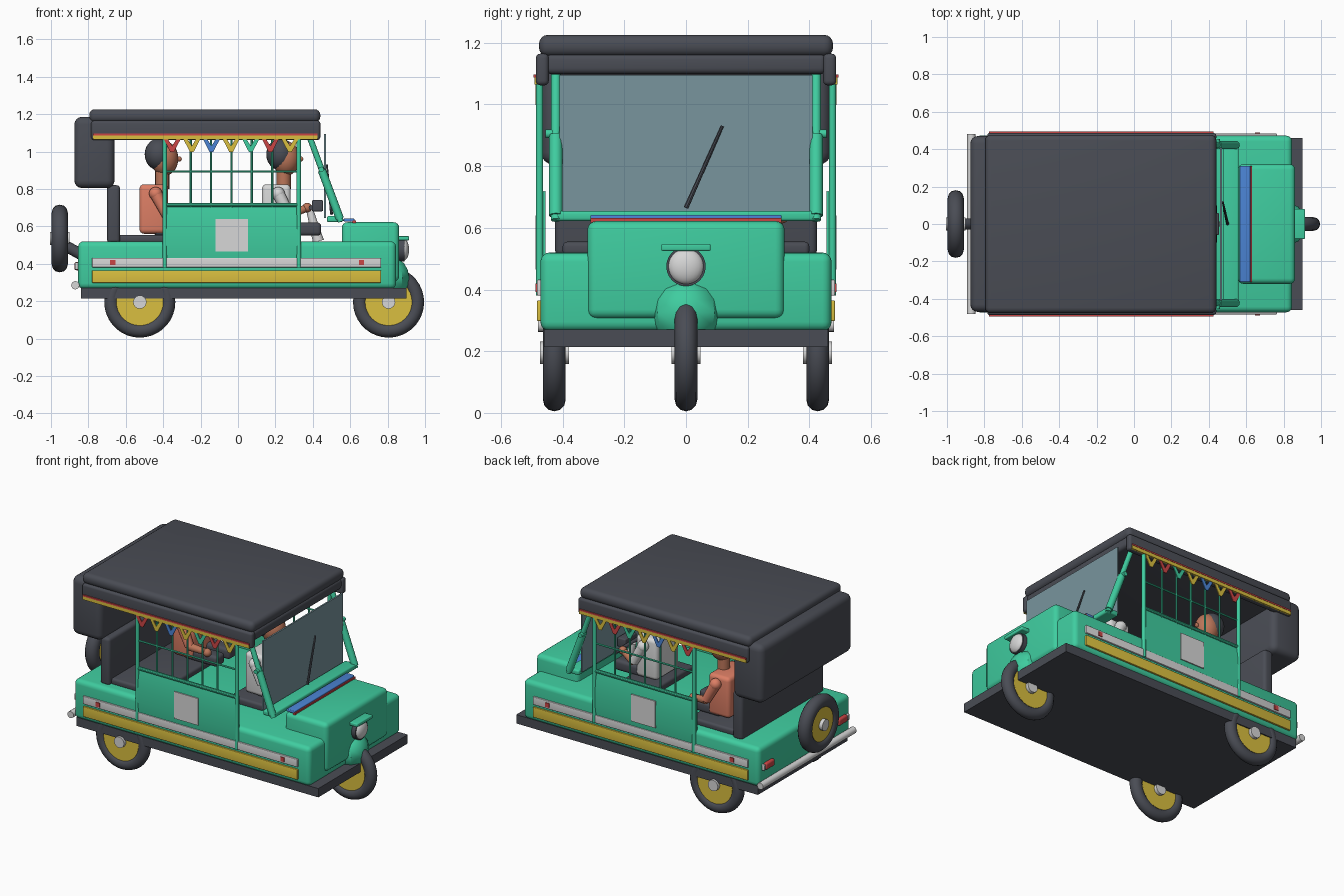
import bpy, bmesh, math
from mathutils import Vector, Matrix

if "Cube" in bpy.data.objects:
    bpy.data.objects.remove(bpy.data.objects["Cube"])

COLOURS = {
    "green": (0.05, 0.61, 0.35), "charcoal": (0.068, 0.073, 0.09),
    "yellow": (0.70, 0.52, 0.05), "white": (0.68, 0.68, 0.68),
    "red": (0.60, 0.06, 0.06), "blue": (0.07, 0.23, 0.66),
    "glass": (0.19, 0.30, 0.34), "skin": (0.50, 0.18, 0.10),
    "salmon": (0.72, 0.21, 0.13),
}
MATS = {}
for n, c in COLOURS.items():
    MATS[n] = bpy.data.materials.new(n)
    MATS[n].diffuse_color = (*c, 1)


def finish(name, bm, mat):
    bmesh.ops.recalc_face_normals(bm, faces=bm.faces)
    me = bpy.data.meshes.new(name)
    bm.to_mesh(me)
    bm.free()
    me.materials.append(MATS[mat])
    ob = bpy.data.objects.new(name, me)
    bpy.context.collection.objects.link(ob)
    return ob


def box(name, x, y, z, mat, bevel=0.0):
    bm = bmesh.new()
    bmesh.ops.create_cube(bm, size=1)
    for v in bm.verts:
        v.co = [(a + b) / 2 + c * (b - a) for (a, b), c in zip((x, y, z), v.co)]
    if bevel:
        bmesh.ops.bevel(bm, geom=bm.edges[:], offset=bevel, segments=4,
                        profile=0.5, affect='EDGES', clamp_overlap=True)
    return finish(name, bm, mat)


def rod(name, a, b, r, mat, r2=None, segs=16):
    a, b = Vector(a), Vector(b)
    bm = bmesh.new()
    m = Matrix.Translation((a + b) / 2) @ (b - a).to_track_quat('Z', 'Y').to_matrix().to_4x4()
    bmesh.ops.create_cone(bm, cap_ends=True, segments=segs, radius1=r,
                          radius2=r if r2 is None else r2, depth=(b - a).length, matrix=m)
    return finish(name, bm, mat)


def ball(name, c, r, mat, u=24, v=14):
    bm = bmesh.new()
    m = Matrix.Translation(c) @ Matrix.Diagonal((*r, 1))
    bmesh.ops.create_uvsphere(bm, u_segments=u, v_segments=v, radius=1, matrix=m)
    return finish(name, bm, mat)


def prism(name, pts, lo, hi, mat, axis='y'):
    # outline in (x, z) extruded along y, or in (y, z) extruded along x
    bm = bmesh.new()
    put = (lambda p, t: (p[0], t, p[1])) if axis == 'y' else (lambda p, t: (t, p[0], p[1]))
    f = bm.faces.new([bm.verts.new(put(p, lo)) for p in pts])
    ext = bmesh.ops.extrude_face_region(bm, geom=[f])
    d = Vector((0, hi - lo, 0) if axis == 'y' else (hi - lo, 0, 0))
    bmesh.ops.translate(bm, vec=d, verts=[g for g in ext['geom'] if isinstance(g, bmesh.types.BMVert)])
    return finish(name, bm, mat)


def wheel(name, c, axis, major, minor, width):
    # tyre ring swept around the axle, with hub and cap
    c, axis = Vector(c), Vector(axis)
    rot = axis.to_track_quat('Z', 'Y').to_matrix()
    bm = bmesh.new()
    N, K = 36, 12
    rings = []
    for i in range(N):
        t = 2 * math.pi * i / N
        ring = []
        for k in range(K):
            p = 2 * math.pi * k / K
            rr = major + minor * math.cos(p)
            ring.append(bm.verts.new(c + rot @ Vector((rr * math.cos(t), rr * math.sin(t), width * math.sin(p)))))
        rings.append(ring)
    for i in range(N):
        a, b = rings[i], rings[(i + 1) % N]
        for k in range(K):
            bm.faces.new((a[k], b[k], b[(k + 1) % K], a[(k + 1) % K]))
    finish(name + "_tyre", bm, "charcoal")
    rod(name + "_hub", c - axis * width * .7, c + axis * width * .7, major - minor * .7, "yellow", segs=32)
    rod(name + "_cap", c - axis * (width + .01), c + axis * (width + .01), 0.036, "white")


# chassis, body and nose
box("chassis", (-0.84, 0.9), (-0.46, 0.46), (0.213, 0.27), "charcoal")
box("body", (-0.855, 0.845), (-0.472, 0.472), (0.265, 0.52), "green", 0.03)
box("nose", (0.555, 0.862), (-0.32, 0.32), (0.305, 0.622), "green", 0.03)

# wheels
wheel("front_wheel", (0.805, 0, 0.195), (0, 1, 0), 0.152, 0.038, 0.037)
for s in (-1, 1):
    wheel("rear_wheel", (-0.525, s * 0.427, 0.195), (0, s, 0), 0.152, 0.038, 0.037)
wheel("spare_wheel", (-0.953, 0, 0.535), (1, 0, 0), 0.138, 0.043, 0.043)
rod("spare_mount", (-0.93, 0, 0.5), (-0.84, 0, 0.45), 0.03, "charcoal")

# front fender, headlight and visor
ball("front_fender", (0.82, 0, 0.325), (0.10, 0.115, 0.11), "green", 10, 8)
rod("headlight_rim", (0.84, 0, 0.475), (0.89, 0, 0.475), 0.064, "charcoal", segs=24)
ball("headlight", (0.885, 0, 0.475), (0.03, 0.058, 0.058), "white")
box("headlight_visor", (0.85, 0.915), (-0.08, 0.08), (0.525, 0.548), "green", 0.006)

# cowl ornament
box("blue_cowl_strip", (0.565, 0.622), (-0.31, 0.31), (0.625, 0.642), "blue", 0.005)
box("red_cowl_strip", (0.612, 0.63), (-0.31, 0.31), (0.618, 0.632), "red")

# windscreen and wiper
box("windscreen", (0.46, 0.47), (-0.41, 0.41), (0.645, 1.095), "glass")
box("windscreen_sill", (0.475, 0.56), (-0.425, 0.425), (0.622, 0.655), "green", 0.01)
rod("wiper", (0.50, 0, 0.665), (0.475, 0.118, 0.93), 0.008, "charcoal", 0.005, 8)

# roof and rear canopy
box("roof_top", (-0.795, 0.44), (-0.477, 0.477), (1.155, 1.226), "charcoal", 0.03)
box("roof_base", (-0.78, 0.435), (-0.455, 0.455), (1.098, 1.165), "charcoal", 0.02)
box("rear_canopy", (-0.875, -0.66), (-0.47, 0.47), (0.805, 1.185), "charcoal", 0.04)

# rear bench and driver seat
box("seat_back", (-0.70, -0.63), (-0.425, 0.425), (0.51, 0.82), "charcoal", 0.02)
box("rear_seat", (-0.64, -0.3), (-0.40, 0.40), (0.51, 0.555), "charcoal", 0.015)
box("driver_seat", (0.08, 0.32), (-0.2, 0.2), (0.51, 0.56), "charcoal", 0.015)

# steering gear
rod("steering_column", (0.43, 0, 0.52), (0.38, 0, 0.70), 0.03, "white", 0.018)
box("dashboard_meter", (0.395, 0.455), (-0.06, 0.06), (0.68, 0.74), "charcoal", 0.008)
rod("handlebar", (0.39, -0.17, 0.70), (0.39, 0.17, 0.70), 0.012, "charcoal")

# rear bumper
rod("rear_bumper", (-0.87, -0.48, 0.285), (-0.87, 0.48, 0.285), 0.022, "white")

flag_colours = ["red", "yellow", "blue", "yellow", "green", "red", "yellow"]
vee = [(-.046, 0), (-.024, 0), (0, -.038), (.024, 0), (.046, 0), (.01, -.07), (-.01, -.07)]
bulge = [(.455, .72), (.471, .715), (.480, .66), (.484, .58), (.484, .50), (.479, .44), (.473, .395), (.455, .395)]

for s in (-1, 1):
    def side(a, b):
        return tuple(sorted((s * a, s * b)))

    # body side strips and markers
    box("white_strip", (-0.78, 0.765), side(0.46, 0.483), (0.38, 0.432), "white", 0.004)
    box("yellow_strip", (-0.78, 0.765), side(0.46, 0.483), (0.298, 0.365), "yellow", 0.004)
    for x in (-0.67, 0.66):
        box("red_marker", (x - .014, x + .014), side(0.47, 0.488), (0.392, 0.42), "red")
    # tail light
    box("tail_light", (-0.875, -0.84), side(0.33, 0.42), (0.365, 0.41), "red", 0.012)
    box("tail_light_end", (-0.872, -0.84), side(0.425, 0.44), (0.368, 0.407), "white", 0.005)
    # bulged door panel with plate
    prism("door_panel", [(s * y, z) for y, z in bulge], -0.40, 0.33, "green", 'x')
    box("door_plate", (-0.12, 0.053), side(0.48, 0.488), (0.465, 0.64), "white")
    # door frame and grille
    for x in (-0.392, 0.325):
        rod("door_post", (x, s * 0.475, 0.38), (x, s * 0.475, 1.1), 0.012, "green")
    for i in range(5):
        x = -0.253 + i * 0.109
        rod("grille_bar", (x, s * 0.47, 0.70), (x, s * 0.47, 1.1), 0.006, "green", segs=8)
    rod("grille_rail", (-0.392, s * 0.47, 0.893), (0.325, s * 0.47, 0.893), 0.006, "green", segs=8)
    rod("panel_rail", (-0.40, s * 0.472, 0.715), (0.33, s * 0.472, 0.715), 0.011, "green", segs=10)
    # roof side skirt with coloured trim
    box("roof_skirt", (-0.785, 0.44), side(0.445, 0.487), (1.062, 1.165), "charcoal", 0.015)
    box("yellow_trim", (-0.775, 0.425), side(0.475, 0.492), (1.065, 1.087), "yellow")
    box("red_trim", (-0.775, 0.425), side(0.475, 0.494), (1.087, 1.097), "red")
    # bunting
    for i, c in enumerate(flag_colours):
        x0 = -0.352 + i * 0.105
        lo, hi = side(0.482, 0.488)
        prism("pennant", [(x0 + px, 1.068 + pz) for px, pz in vee], lo, hi, c)
    # raked windscreen pillar
    rod("screen_pillar", (0.375, s * 0.422, 1.1), (0.55, s * 0.422, 0.625), 0.016, "green")
    rod("pillar_sleeve", (0.448, s * 0.422, 0.9), (0.545, s * 0.422, 0.64), 0.022, "green")
    rod("pillar_clamp", (0.445, s * 0.40, 0.905), (0.445, s * 0.455, 0.905), 0.014, "green")


def person(label, x, y, shirt, hx, reach):
    # torso, head with hair, arms and thighs; hx is the head position
    box(label + "_torso", (x - .077, x + .077), (y - .12, y + .12), (0.56, 0.825), shirt, 0.025)
    rod(label + "_neck", (hx, y, 0.80), (hx, y, 0.92), 0.038, "skin")
    ball(label + "_head", (hx + .012, y, 0.963), (0.074, 0.072, 0.092), "skin")
    ball(label + "_hair", (hx - .018, y, 0.985), (0.076, 0.08, 0.085), "charcoal")
    ball(label + "_nose", (hx + .088, y, 0.96), (0.018, 0.012, 0.014), "skin", 10, 6)
    for s in (-1, 1):
        sh = Vector((x + .01, y + s * .135, 0.775))
        el = Vector((x + .07, y + s * .145, 0.66))
        hand = Vector((reach[0], y + s * .12, reach[1]))
        rod(label + "_sleeve", sh, el, 0.034, shirt, 0.028)
        ball(label + "_shoulder", sh, (0.036,) * 3, shirt, 12, 8)
        rod(label + "_forearm", el, hand, 0.025, "skin", 0.019)
        ball(label + "_hand", hand, (0.026,) * 3, "skin", 12, 8)
        box(label + "_thigh", (x, x + .24), (y + s * .065 - .045, y + s * .065 + .045),
            (0.55, 0.62), "charcoal", 0.02)


person("passenger", -0.45, 0.19, "salmon", -0.405, (-0.27, 0.64))
person("driver", 0.205, 0.0, "white", 0.245, (0.37, 0.70))

# smooth the rounded parts, keep hard edges
for ob in bpy.context.collection.objects:
    ob.select_set(True)
    bpy.context.view_layer.objects.active = ob
bpy.ops.object.shade_smooth_by_angle(angle=math.radians(32))

for m in bpy.data.materials:
    if m.users and not m.is_grease_pencil:
        m.use_nodes = True
        m.node_tree.nodes["Principled BSDF"].inputs["Base Color"].default_value = m.diffuse_color
